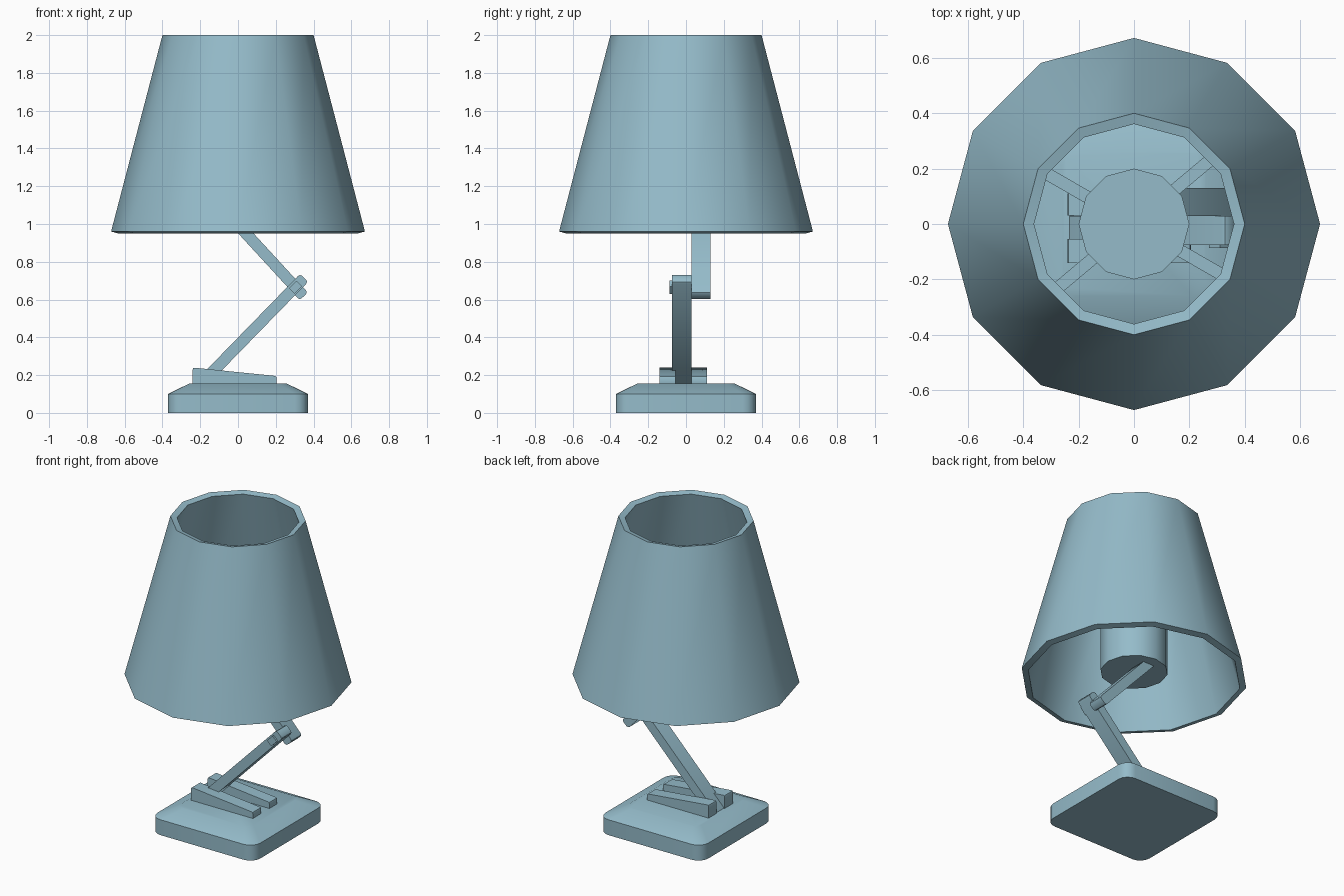
import bpy, bmesh
from math import radians, cos, sin, atan2, hypot
from mathutils import Matrix, Vector

cube = bpy.data.objects.get("Cube")
if cube:
    bpy.data.objects.remove(cube, do_unlink=True)

paint = bpy.data.materials.new("pale_blue_paint")
paint.use_nodes = True
colour = (0.30, 0.50, 0.59, 1)
paint.diffuse_color = colour
paint.node_tree.nodes["Principled BSDF"].inputs["Base Color"].default_value = colour


def finish(name, bm, smooth_angle):
    """Turn a bmesh into a painted object."""
    bmesh.ops.recalc_face_normals(bm, faces=bm.faces[:])
    mesh = bpy.data.meshes.new(name)
    bm.to_mesh(mesh)
    bm.free()
    mesh.materials.append(paint)
    obj = bpy.data.objects.new(name, mesh)
    bpy.context.collection.objects.link(obj)
    bpy.ops.object.select_all(action='DESELECT')
    obj.select_set(True)
    bpy.context.view_layer.objects.active = obj
    bpy.ops.object.shade_smooth_by_angle(angle=radians(smooth_angle))
    return obj


def prism(name, outline, y0, y1, round_by=0.0):
    """Extrude an x-z outline along y, rounding the edges that run along y."""
    bm = bmesh.new()
    face = bm.faces.new([bm.verts.new((x, y0, z)) for x, z in outline])
    moved = bmesh.ops.extrude_face_region(bm, geom=[face])["geom"]
    bmesh.ops.translate(bm, vec=(0, y1 - y0, 0),
                        verts=[v for v in moved if isinstance(v, bmesh.types.BMVert)])
    if round_by:
        along = [e for e in bm.edges if abs(e.verts[0].co.y - e.verts[1].co.y) > 0.01]
        bmesh.ops.bevel(bm, geom=along, offset=round_by, segments=2,
                        profile=0.5, affect='EDGES')
    return finish(name, bm, 30)


def bar(name, start, end, thick, y0, y1, round_by):
    """A straight bar between two x-z points."""
    a, b = Vector(start), Vector(end)
    d = (b - a).normalized() * thick / 2
    n = Vector((-d.y, d.x))
    return prism(name, [a + n, b + n, b - n, a - n], y0, y1, round_by)


# Base: rounded square with a sloping shoulder
bm = bmesh.new()
bmesh.ops.create_cube(bm, size=1, matrix=Matrix.Translation((0, 0, 0.05))
                      @ Matrix.Diagonal((0.74, 0.74, 0.10, 1)))
uprights = [e for e in bm.edges if abs(e.verts[0].co.z - e.verts[1].co.z) > 0.05]
bmesh.ops.bevel(bm, geom=uprights, offset=0.07, segments=4, profile=0.5, affect='EDGES')
top = max(bm.faces, key=lambda f: f.calc_center_median().z)
moved = bmesh.ops.extrude_face_region(bm, geom=[top])["geom"]
top_verts = [v for v in moved if isinstance(v, bmesh.types.BMVert)]
bmesh.ops.delete(bm, geom=[top], context='FACES_ONLY')
bmesh.ops.scale(bm, vec=(0.70, 0.70, 1), verts=top_verts)
bmesh.ops.translate(bm, vec=(0, 0, 0.055), verts=top_verts)
finish("base", bm, 25)

# Wedge rails holding the foot of the arm
wedge = [(-0.24, 0.14), (0.205, 0.14), (0.205, 0.195), (-0.24, 0.24)]
prism("front_rail", wedge, -0.14, -0.055, 0.01)
prism("back_rail", wedge, 0.03, 0.11, 0.01)

# Two arms, side by side at the elbow, and the pin
bar("lower_arm", (-0.22, 0.13), (0.35, 0.715), 0.06, -0.075, 0.028, 0.015)
bar("upper_arm", (0.348, 0.617), (-0.05, 1.05), 0.06, 0.028, 0.13, 0.015)
bar("elbow_pin", (0.285, 0.645), (0.325, 0.685), 0.042, -0.087, 0.10, 0.0)

# Lamp holder
bm = bmesh.new()
bmesh.ops.create_cone(bm, cap_ends=True, segments=12, radius1=0.2, radius2=0.2,
                      depth=0.46, matrix=Matrix.Translation((0, 0, 1.23)))
finish("lamp_holder", bm, 40)

# Struts between holder and shade
for i, angle in enumerate((40, 150, 220, 330)):
    bm = bmesh.new()
    bmesh.ops.create_cube(bm, size=1, matrix=Matrix.Rotation(radians(angle), 4, 'Z')
                          @ Matrix.Translation((0.335, 0, 1.40))
                          @ Matrix.Diagonal((0.38, 0.045, 0.045, 1)))
    finish(f"shade_strut_{i + 1}", bm, 30)

# Shade: open twelve-sided cone with a thick wall
bm = bmesh.new()
rings = [(0.672, 0.96), (0.40, 2.0), (0.361, 1.99), (0.633, 0.95)]
loops = [[bm.verts.new((r * cos(radians(30 * k)), r * sin(radians(30 * k)), z))
          for k in range(12)] for r, z in rings]
for i, low in enumerate(loops):
    high = loops[(i + 1) % len(loops)]
    for k in range(12):
        j = (k + 1) % 12
        bm.faces.new((low[k], low[j], high[j], high[k]))
finish("shade", bm, 40)
